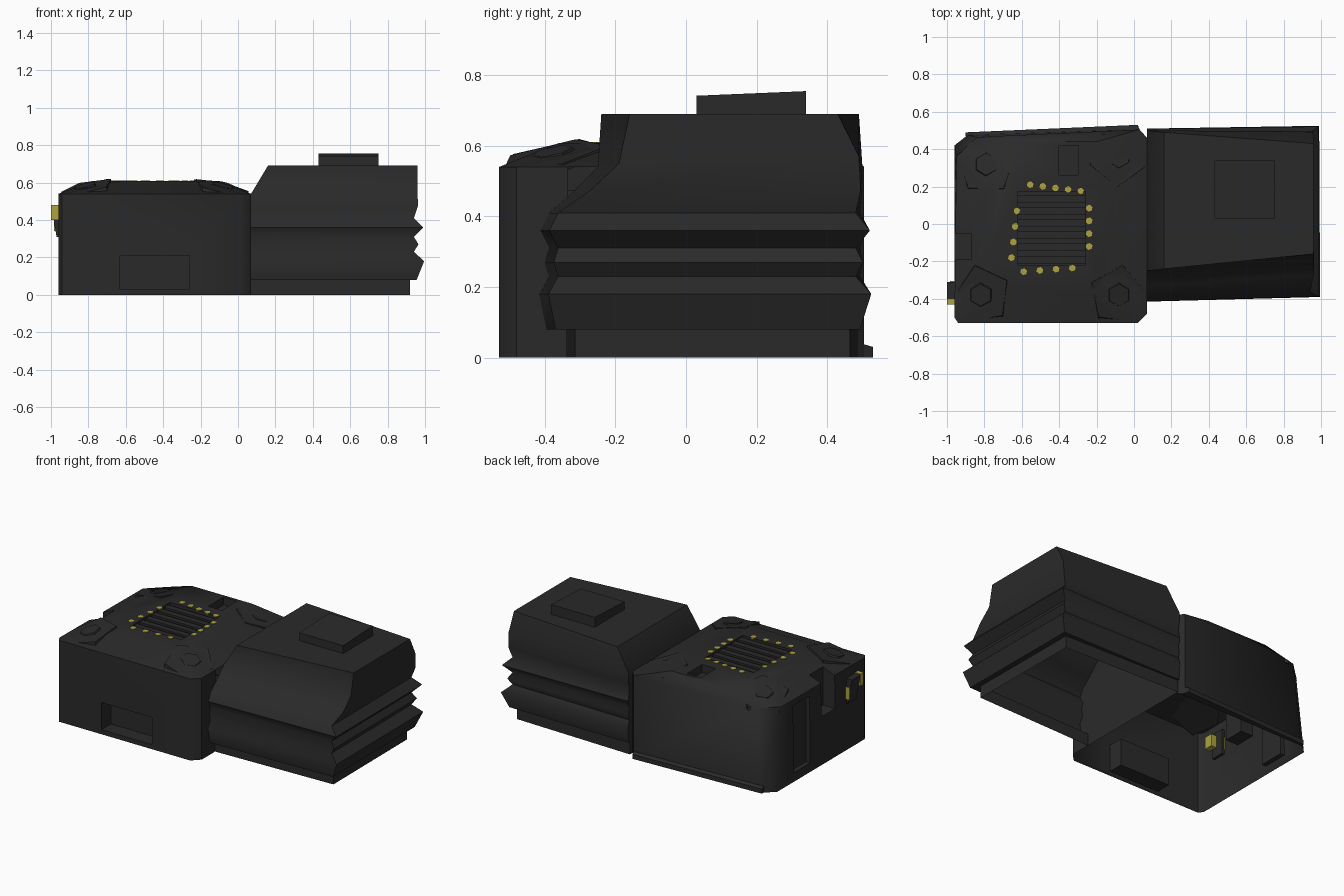
import bpy, bmesh, math
from mathutils import Vector

if "Cube" in bpy.data.objects:
    bpy.data.objects.remove(bpy.data.objects["Cube"])


def material(name, rgb):
    m = bpy.data.materials.new(name)
    m.diffuse_color = (*rgb, 1)
    m.use_nodes = True
    m.node_tree.nodes["Principled BSDF"].inputs["Base Color"].default_value = m.diffuse_color
    return m


DARK = material("charcoal", (0.023, 0.023, 0.023))
YELLOW = material("dull_yellow", (0.42, 0.37, 0.05))


def finish(name, bm, mat, smooth=None):
    me = bpy.data.meshes.new(name)
    bmesh.ops.recalc_face_normals(bm, faces=bm.faces)
    bm.to_mesh(me)
    bm.free()
    me.materials.append(mat)
    ob = bpy.data.objects.new(name, me)
    bpy.context.collection.objects.link(ob)
    if smooth:
        smooth_by_angle(ob, smooth)
    return ob


def smooth_by_angle(ob, deg):
    bpy.ops.object.select_all(action='DESELECT')
    ob.select_set(True)
    bpy.context.view_layer.objects.active = ob
    bpy.ops.object.shade_smooth_by_angle(angle=math.radians(deg))


def loft(name, rings, mat, bottom=True, smooth=None):
    """Join rings of equal point count, cap the last (and first)."""
    bm = bmesh.new()
    vs = [[bm.verts.new(p) for p in r] for r in rings]
    n = len(rings[0])
    for a, b in zip(vs, vs[1:]):
        for i in range(n):
            j = (i + 1) % n
            bm.faces.new((a[i], a[j], b[j], b[i]))
    bm.faces.new(vs[-1])
    if bottom:
        bm.faces.new(vs[0][::-1])
    return finish(name, bm, mat, smooth)


def box(name, x0, x1, y0, y1, z0, z1, mat=DARK, rise=0.0):
    base = [(x0, y0), (x1, y0), (x1, y1), (x0, y1)]
    top = [(x, y, z1 + (rise if y == y1 else 0)) for x, y in base]
    return loft(name, [[(x, y, z0) for x, y in base], top], mat)


def prism(name, cx, cy, r, n, z0, z1, turn, mat=DARK, taper=1.0, slope=(0, 0)):
    """Upright prism whose faces may lean along a slope, kept inside the housing."""
    def ring(z, s):
        pts = []
        for i in range(n):
            a = turn + 2 * math.pi * i / n
            x = min(.055, max(-.945, cx + r * s * math.cos(a)))
            y = min(.48, max(-.52, cy + r * s * math.sin(a)))
            pts.append((x, y, z - (x - cx) * slope[0] - (y - cy) * slope[1]))
        return pts
    return loft(name, [ring(z0, 1), ring(z1, taper)], mat)


# main housing: chamfered box with a raised plateau
outline = [(-.96, -.50), (-.94, -.53), (.02, -.53), (.07, -.48),
           (.07, .46), (.03, .505), (-.89, .475), (-.96, .42)]
shoulder = outline[:6] + [(-.84, .465), (-.95, .36)]
plateau = [(-.78, -.15), (-.62, -.36), (-.20, -.36), (-.10, -.20),
           (-.10, .20), (-.20, .44), (-.65, .44), (-.78, .15)]
body = loft("main_housing", [[(x, y, 0) for x, y in outline],
                             [(x, y, .54) for x, y in shoulder],
                             [(x, y, .608) for x, y in plateau]], DARK)

# recesses cut into the housing
cutters = [
    box("front_recess_cutter", -.63, -.26, -.7, -.43, .03, .21),
    box("grille_cutter", -.62, -.26, -.22, .175, .585, .7),
    box("rear_slot_cutter", -.40, -.30, .26, .42, .555, .7),
    box("left_notch_cutter", -1.1, -.87, -.19, -.05, .32, .7),
    box("left_panel_cutter", -1.1, -.93, .07, .24, .06, .5),
]
for c in cutters:
    c.hide_render = True
    mod = body.modifiers.new("cut", 'BOOLEAN')
    mod.object = c
    mod.operation = 'DIFFERENCE'
    mod.solver = 'EXACT'
bpy.context.view_layer.update()
dg = bpy.context.evaluated_depsgraph_get()
cut_mesh = bpy.data.meshes.new_from_object(body.evaluated_get(dg))
body.modifiers.clear()
body.data = cut_mesh
for c in cutters:
    bpy.data.objects.remove(c)

# open underside and the side joining the finned block
bm = bmesh.new()
bm.from_mesh(body.data)
gone = [f for f in bm.faces if all(v.co.z < .002 for v in f.verts)
        or all(v.co.x > .068 for v in f.verts)]
bmesh.ops.delete(bm, geom=gone, context='FACES')
for y0, y1 in ((-.48, -.335), (.43, .46)):
    bm.faces.new([bm.verts.new((.07, y, z)) for y, z in
                  ((y0, 0), (y1, 0), (y1, .54), (y0, .54))])
bm.to_mesh(body.data)
bm.free()
body.data.materials.clear()
body.data.materials.append(DARK)
smooth_by_angle(body, 50)

# finned block: rings stepping in and out, open below
profile = [(0, .075), (.08, .075), (.08, .04), (.18, 0), (.23, .055), (.27, .03),
           (.31, .055), (.36, .005), (.41, .055)]
rings = []
for z, d in profile:
    f = d * .5 if z >= .08 and d != .075 else d
    rings.append([(.07, -.415 + f, z), (.995 - d, -.39 + f, z),
                  (.99 - d, .525 - d * .8, z), (.07, .51 - d * .3, z)])
# sloping upper hood
rings.append([(.07, -.33, .46), (.962, -.27, .475), (.955, .495, .475), (.07, .50, .47)])
rings.append([(.07, -.25, .54), (.96, -.19, .55), (.958, .49, .57), (.07, .50, .54)])
rings.append([(.16, -.24, .69), (.96, -.16, .69), (.96, .43, .69), (.16, .49, .69)])
loft("finned_block", rings, DARK, bottom=False, smooth=50)
box("block_top_pad", .43, .75, .03, .34, .68, .742, rise=.013)

# leaning corner pads with hexagonal bolts
for i, (x, y, turn) in enumerate([(-.79, .32, .3), (-.08, .36, .9),
                                  (-.08, -.38, .2), (-.82, -.38, .5)]):
    lean = (.22 if x > -.5 else -.22, .2 if y > 0 else -.2)
    prism(f"corner_pad_{i}", x, y, .165, 5, .55, .573, turn, taper=.97, slope=lean)
    prism(f"corner_bolt_{i}", x, y, .07, 6, .565, .585, math.pi / 6, taper=.85, slope=lean)

# grille slats inside the top recess
for i in range(6):
    y = -.19 + i * .065
    box(f"grille_slat_{i}", -.62, -.26, y - .02, y + .02, .583, .598)

# yellow marks around the grille
rows = [((-.555, .21), (-.285, .175), 5), ((-.59, -.255), (-.33, -.235), 4),
        ((-.625, .07), (-.655, -.18), 4), ((-.24, .085), (-.24, -.12), 4)]
k = 0
for a, b, n in rows:
    for i in range(n):
        p = Vector(a).lerp(Vector(b), i / (n - 1))
        prism(f"yellow_mark_{k}", p.x, p.y, .019, 6, .604, .611, .3, YELLOW)
        k += 1

# side connector on the left
loft("side_connector", [[(-.97, -.40, .31), (-.94, -.40, .31), (-.94, -.31, .31), (-.97, -.31, .31)],
                        [(-.985, -.40, .40), (-.94, -.40, .40), (-.94, -.31, .40), (-.985, -.31, .40)],
                        [(-1, -.40, .475), (-.94, -.40, .475), (-.94, -.31, .475), (-1, -.31, .475)]], DARK)
box("connector_front", -1, -.955, -.43, -.40, .40, .48, YELLOW)
box("connector_rear", -.985, -.955, -.312, -.304, .34, .42, YELLOW)
box("connector_inner", -.94, -.90, -.42, -.36, .37, .45, YELLOW)

# low sloping flange along the back
loft("rear_flange", [[(-.90, .47, 0), (.04, .48, 0), (.02, .53, 0), (-.90, .49, 0)],
                     [(-.90, .47, .045), (.04, .48, .045), (.02, .53, .03), (-.90, .49, .03)]], DARK)
